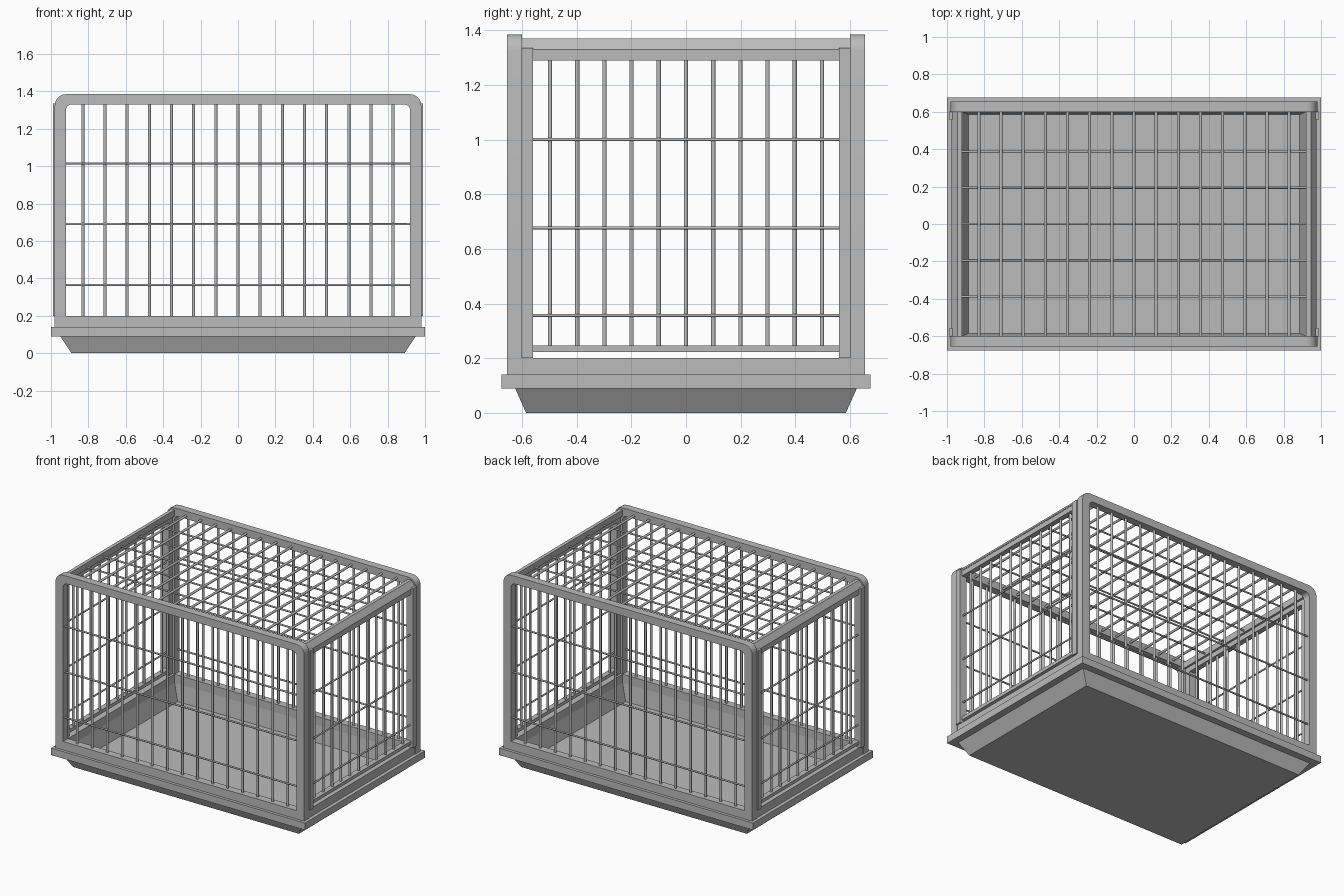
import bpy, bmesh, math
from mathutils import Vector

cube = bpy.data.objects.get("Cube")
if cube:
    bpy.data.objects.remove(cube, do_unlink=True)

grey = bpy.data.materials.new("light grey")
grey.use_nodes = True
colour = (0.5, 0.5, 0.5, 1)
grey.diffuse_color = colour
grey.node_tree.nodes["Principled BSDF"].inputs["Base Color"].default_value = colour


def finish(name, bm, smooth=False):
    bmesh.ops.recalc_face_normals(bm, faces=bm.faces)
    mesh = bpy.data.meshes.new(name)
    bm.to_mesh(mesh)
    bm.free()
    mesh.materials.append(grey)
    obj = bpy.data.objects.new(name, mesh)
    bpy.context.collection.objects.link(obj)
    if smooth:
        bpy.ops.object.select_all(action='DESELECT')
        obj.select_set(True)
        bpy.context.view_layer.objects.active = obj
        bpy.ops.object.shade_smooth_by_angle(angle=math.radians(50))
    return obj


def loft(bm, loops, close=False):
    """Bridge loops of points; cap the ends or join last to first."""
    rings = [[bm.verts.new(p) for p in loop] for loop in loops]
    n = len(rings[0])
    pairs = list(zip(rings, rings[1:]))
    if close:
        pairs.append((rings[-1], rings[0]))
    else:
        bm.faces.new(rings[0])
        bm.faces.new(rings[-1])
    for a, b in pairs:
        for i in range(n):
            j = (i + 1) % n
            bm.faces.new((a[i], a[j], b[j], b[i]))


def box(bm, x0, x1, y0, y1, z0, z1):
    loft(bm, [[(x0, y0, z), (x1, y0, z), (x1, y1, z), (x0, y1, z)] for z in (z0, z1)])


def rod(bm, start, end, radius):
    a, b = Vector(start), Vector(end)
    axis = (b - a).normalized()
    u = axis.orthogonal().normalized()
    v = axis.cross(u)
    angles = [math.tau * (k + 0.5) / 8 for k in range(8)]
    loft(bm, [[p + radius * (math.cos(t) * u + math.sin(t) * v) for t in angles]
              for p in (a, b)])


# Tapered floor tray with a flat overhanging rim
bm = bmesh.new()
tray = [(0.89, 0.585, 0), (0.95, 0.625, 0.09), (1, 0.675, 0.09),
        (1, 0.675, 0.14), (0.92, 0.6, 0.14), (0.885, 0.585, 0.02)]
loft(bm, [[(-x, -y, z), (x, -y, z), (x, y, z), (-x, y, z)] for x, y, z in tray])
finish("floor_tray", bm)


def arch(half, bottom, top, radius, y):
    """Rectangle with rounded upper corners."""
    pts = [(-half, y, bottom), (half, y, bottom)]
    for cx, first in ((half - radius, 0), (radius - half, 90)):
        for k in range(6):
            t = math.radians(first + 18 * k)
            pts.append((cx + radius * math.cos(t), y, top - radius + radius * math.sin(t)))
    return pts


bar_x = [0.1185 * (i - 7) for i in range(15)]
side_y = [0.0995 * (i - 5) for i in range(11)]
thick, thin = 0.0085, 0.006

for name, s in (("front", -1), ("back", 1)):
    # Rounded frame
    bm = bmesh.new()
    out, inn = s * 0.655, s * 0.6
    loft(bm, [arch(0.98, 0.14, 1.385, 0.06, out), arch(0.98, 0.14, 1.385, 0.06, inn),
              arch(0.92, 0.2, 1.33, 0.03, inn), arch(0.92, 0.2, 1.33, 0.03, out)], close=True)
    finish(name + "_frame", bm, True)
    # Wire grid
    bm = bmesh.new()
    for x in bar_x:
        rod(bm, (x, s * 0.625, 0.19), (x, s * 0.625, 1.34), thick)
    for z in (0.365, 0.69, 1.015):
        rod(bm, (-0.925, s * 0.637, z), (0.925, s * 0.637, z), thin)
    finish(name + "_bars", bm, True)

for name, s in (("left", 1), ("right", -1)):
    # Bottom rail and bevelled top rail joining the two frames
    bm = bmesh.new()
    box(bm, s * 0.92, s * 0.975, -0.6, 0.6, 0.14, 0.2)
    rail = [(0.92, 1.325), (0.92, 1.37), (0.945, 1.37), (0.975, 1.33), (0.975, 1.325)]
    loft(bm, [[(s * x, y, z) for x, z in rail] for y in (-0.6, 0.6)])
    finish(name + "_rails", bm)
    # Side panel frame
    bm = bmesh.new()
    for e in (-1, 1):
        box(bm, s * 0.935, s * 0.988, e * 0.56, e * 0.602, 0.2, 1.335)
    for z0, z1 in ((0.222, 0.246), (1.29, 1.33)):
        box(bm, s * 0.935, s * 0.973, -0.56, 0.56, z0, z1)
    finish(name + "_panel_frame", bm)
    # Wire grid
    bm = bmesh.new()
    for y in side_y:
        rod(bm, (s * 0.95, y, 0.24), (s * 0.95, y, 1.3), thick)
    for z in (0.357, 0.677, 1.0):
        rod(bm, (s * 0.962, -0.57, z), (s * 0.962, 0.57, z), thin)
    finish(name + "_bars", bm, True)

# Roof wire grid
bm = bmesh.new()
for x in bar_x:
    rod(bm, (x, -0.61, 1.352), (x, 0.61, 1.352), thick)
for i in range(5):
    y = 0.194 * (i - 2)
    rod(bm, (-0.925, y, 1.34), (0.925, y, 1.34), thin)
finish("roof_bars", bm, True)
